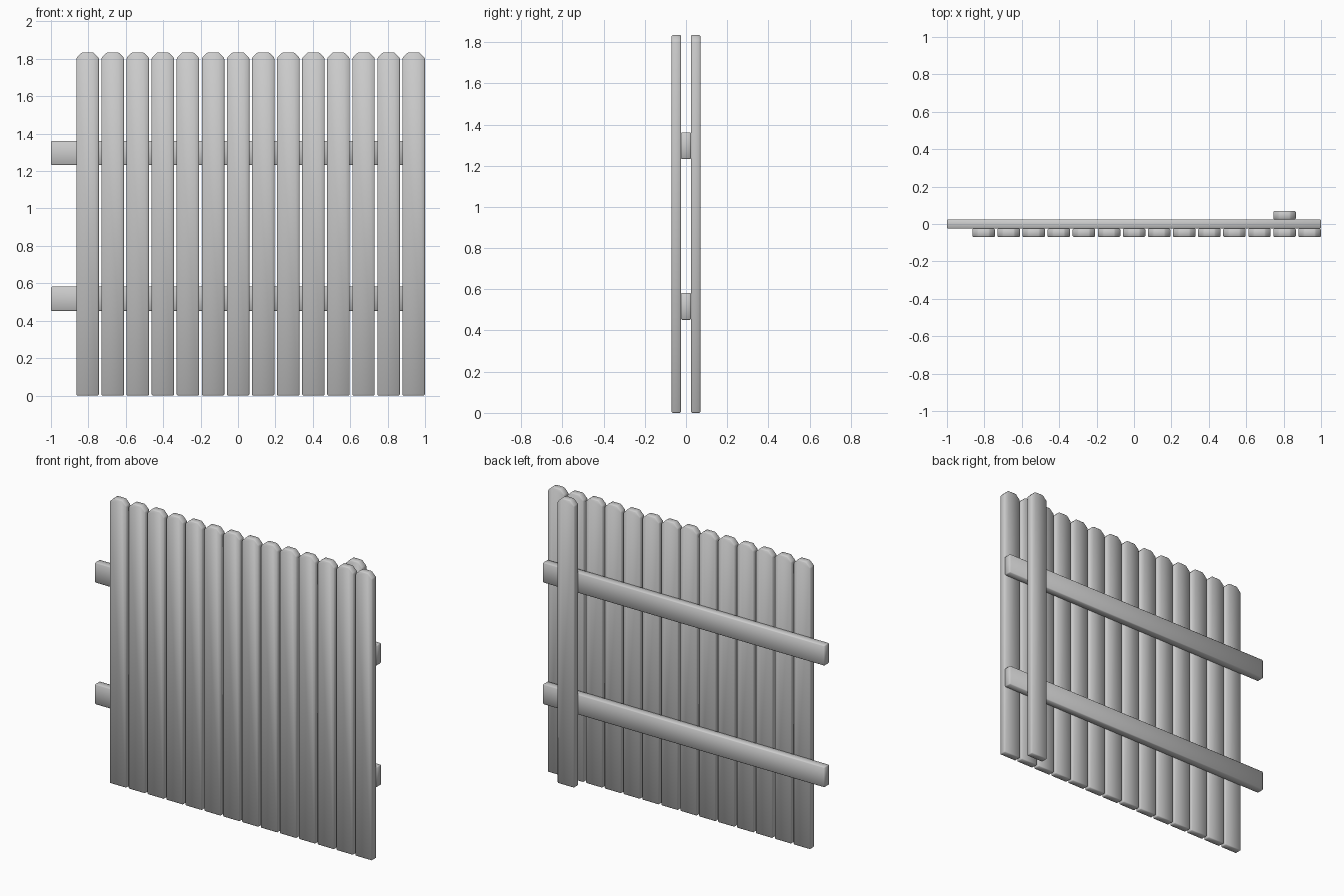
import bpy, bmesh

if "Cube" in bpy.data.objects:
    bpy.data.objects.remove(bpy.data.objects["Cube"])

HEIGHT, WIDTH, CUT = 1.835, 0.12, 0.03
PITCH, FIRST = 0.1341, -0.804


def extrude_profile(name, points, y0, y1, bevel):
    """Extrude an x/z outline from y0 to y1, with slightly eased edges."""
    bm = bmesh.new()
    face = bm.faces.new([bm.verts.new((x, y0, z)) for x, z in points])
    ext = bmesh.ops.extrude_face_region(bm, geom=[face])
    verts = [v for v in ext["geom"] if isinstance(v, bmesh.types.BMVert)]
    bmesh.ops.translate(bm, verts=verts, vec=(0, y1 - y0, 0))
    bmesh.ops.recalc_face_normals(bm, faces=bm.faces)
    mesh = bpy.data.meshes.new(name)
    bm.to_mesh(mesh)
    bm.free()
    obj = bpy.data.objects.new(name, mesh)
    bpy.context.collection.objects.link(obj)
    mod = obj.modifiers.new("eased_edges", "BEVEL")
    mod.width, mod.segments = bevel, 1
    mesh.polygons.foreach_set("use_smooth", [True] * len(mesh.polygons))
    return obj


def picket(name, x, y0, y1):
    h = WIDTH / 2
    outline = [(x - h, 0), (x + h, 0), (x + h, HEIGHT - CUT),
               (x + h - CUT, HEIGHT), (x - h + CUT, HEIGHT),
               (x - h, HEIGHT - CUT)]
    return extrude_profile(name, outline, y0, y1, 0.005)


# Front row of dog-eared pickets
for i in range(14):
    picket(f"front_picket_{i + 1}", FIRST + i * PITCH, -0.07, -0.024)

# Single picket started on the back
picket("back_picket", FIRST + 12 * PITCH, 0.024, 0.07)

# Horizontal rails
for name, z0, z1 in (("lower_rail", 0.452, 0.582), ("upper_rail", 1.232, 1.362)):
    extrude_profile(name, [(-1, z0), (1, z0), (1, z1), (-1, z1)],
                    -0.025, 0.025, 0.005)
